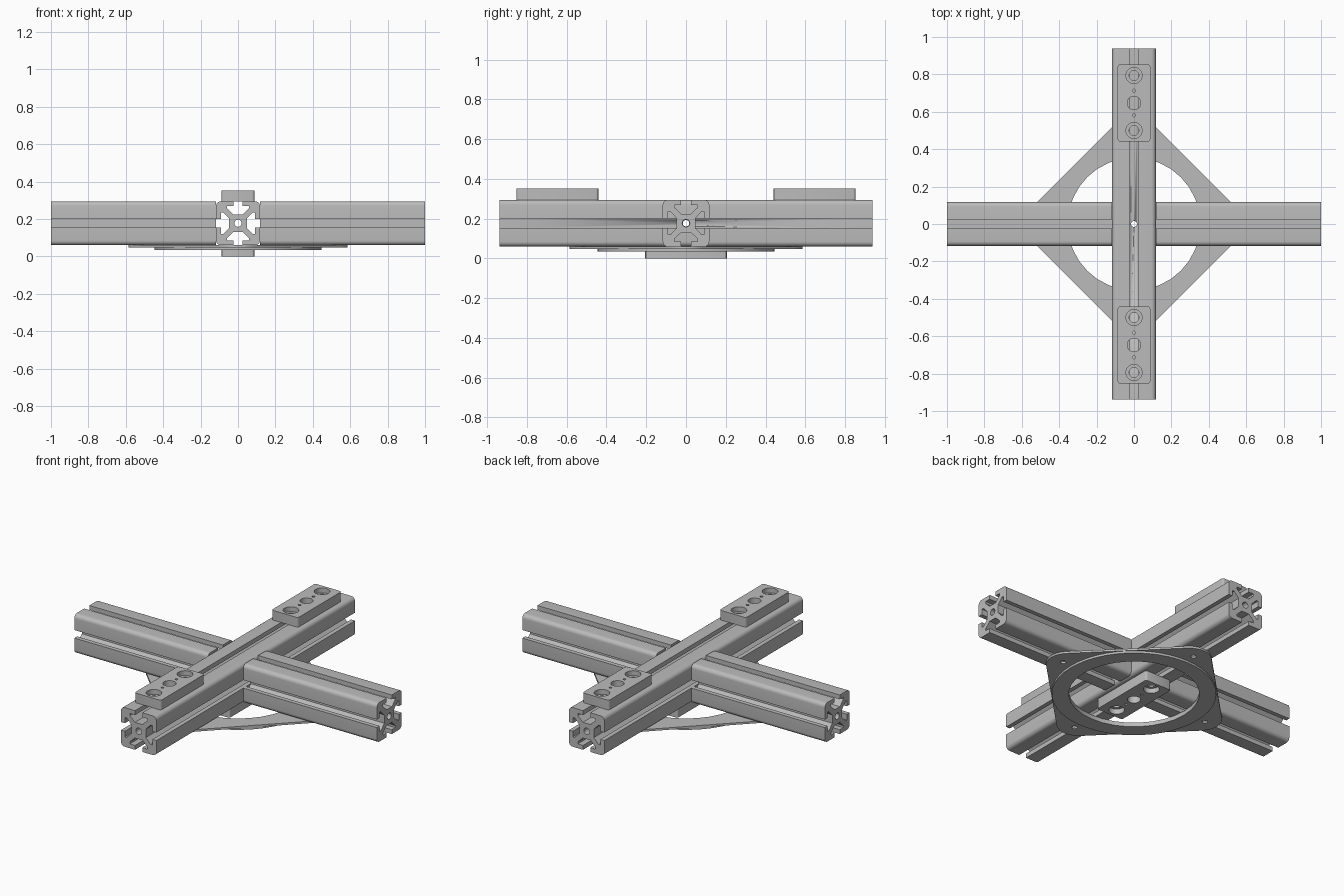
import bpy, math
from math import pi, cos, sin
from mathutils import Matrix, Vector

old = bpy.data.objects.get("Cube")
if old:
    bpy.data.objects.remove(old, do_unlink=True)

mat = bpy.data.materials.new("aluminium_grey")
mat.use_nodes = True
GREY = (0.5, 0.5, 0.5, 1)
mat.diffuse_color = GREY
mat.node_tree.nodes["Principled BSDF"].inputs["Base Color"].default_value = GREY

HALF = 0.117        # half width of the extruded beam
MID_Z = 0.177       # height of the beam axis
TOP_Z = MID_Z + HALF
LOW_Z = MID_Z - HALF


def circle(r, x=0, y=0, n=24):
    return [(x + r * cos(2 * pi * i / n), y + r * sin(2 * pi * i / n)) for i in range(n)]


def rounded_rect(hx, hy, r, n=6):
    pts = []
    for k, (sx, sy) in enumerate([(1, 1), (-1, 1), (-1, -1), (1, -1)]):
        for i in range(n + 1):
            a = (k + i / n) * pi / 2
            pts.append((sx * (hx - r) + r * cos(a), sy * (hy - r) + r * sin(a)))
    return pts


def extrude(name, loops, depth, matrix):
    """Fill the first loop, leave the others as holes, and extrude from z = 0 to depth."""
    cu = bpy.data.curves.new(name, "CURVE")
    cu.dimensions, cu.fill_mode, cu.extrude = "2D", "BOTH", depth / 2
    for loop in loops:
        sp = cu.splines.new("POLY")
        sp.points.add(len(loop) - 1)
        for p, (x, y) in zip(sp.points, loop):
            p.co = (x, y, 0, 1)
        sp.use_cyclic_u = True
    tmp = bpy.data.objects.new("profile", cu)
    bpy.context.collection.objects.link(tmp)
    bpy.context.view_layer.update()
    dg = bpy.context.evaluated_depsgraph_get()
    me = bpy.data.meshes.new_from_object(tmp.evaluated_get(dg))
    bpy.data.objects.remove(tmp, do_unlink=True)
    me.transform(matrix @ Matrix.Translation((0, 0, depth / 2)))
    me.materials.clear()
    me.materials.append(mat)
    ob = bpy.data.objects.new(name, me)
    bpy.context.collection.objects.link(ob)
    bpy.context.view_layer.objects.active = ob
    for o in bpy.context.selected_objects:
        o.select_set(False)
    ob.select_set(True)
    bpy.ops.object.mode_set(mode="EDIT")
    bpy.ops.mesh.select_all(action="SELECT")
    bpy.ops.mesh.remove_doubles(threshold=0.0002)
    bpy.ops.mesh.normals_make_consistent(inside=False)
    bpy.ops.object.mode_set(mode="OBJECT")
    bpy.ops.object.shade_smooth_by_angle(angle=math.radians(30))
    return ob


def at(x=0, y=0, z=0):
    return Matrix.Translation((x, y, z))


# T-slot cross-section: one side of slot and one rounded corner, turned four times
def slot_profile():
    slot = [(0.024, 0), (0.024, 0.026), (0.058, 0.026), (0.058, 0.038), (0.025, 0.07)]
    right = [(x, HALF - d) for x, d in slot]
    side = right + [(-x, y) for x, y in reversed(right)]
    r = 0.024
    side += [(r - HALF + r * cos(a), HALF - r + r * sin(a))
             for a in (pi / 2 + i * pi / 12 for i in range(7))]
    pts = []
    for k in range(4):
        c, s = round(cos(k * pi / 2)), round(sin(k * pi / 2))
        pts += [(c * x - s * y, s * x + c * y) for x, y in side]
    return pts


beam = [slot_profile(), circle(0.019)]
along_x = Matrix.Rotation(pi / 2, 4, "Y")
along_y = Matrix.Rotation(-pi / 2, 4, "X")

long_beam = extrude("long_beam", beam, 1.876, at(0, -0.938, MID_Z) @ along_y)
extrude("left_beam", beam, 1 - HALF, at(HALF, 0, MID_Z) @ along_x)
extrude("right_beam", beam, 1 - HALF, at(-1, 0, MID_Z) @ along_x)

# Access holes drilled through the core of the long beam
cutters = [extrude("drill", [circle(0.016)], 0.4, at(0, 0, MID_Z - 0.2)),
           extrude("drill", [circle(0.016)], 0.4, at(-0.2, 0, MID_Z) @ along_x)]
for c in cutters:
    c.hide_render = True
    m = long_beam.modifiers.new("drill", "BOOLEAN")
    m.operation, m.solver, m.object = "DIFFERENCE", "EXACT", c
bpy.context.view_layer.objects.active = long_beam
for m in list(long_beam.modifiers):
    if m.type == "BOOLEAN":
        bpy.ops.object.modifier_apply(modifier=m.name)
for c in cutters:
    bpy.data.objects.remove(c, do_unlink=True)


# Mounting pads: counterbored bolt holes, a centre hole and two pin holes
def pad(name, y, z, height, flip=False):
    def layer(bolt_r):
        loops = [rounded_rect(0.0875, 0.206, 0.012, 3), circle(0.036)]
        for s in (1, -1):
            loops += [circle(bolt_r, 0, s * 0.147), circle(0.008, 0, s * 0.066, 12)]
        return loops
    turn = Matrix.Rotation(pi, 4, "Y") if flip else Matrix()
    base = at(0, y, z) @ turn
    extrude(name + "_base", layer(0.026), height / 2, base)
    extrude(name + "_top", layer(0.043), height / 2, base @ at(0, 0, height / 2))


pad("front_pad", -0.647, TOP_Z, 0.058)
pad("back_pad", 0.647, TOP_Z, 0.058)
pad("bottom_pad", 0, LOW_Z, LOW_Z, True)

# Square plate turned on its corner, with a raised ring below it
diamond = Matrix.Rotation(pi / 4, 4, "Z")
opening = circle(0.354, n=32)
h = 0.354
holes = [circle(0.015, x, y, 16) for x in (-h, h) for y in (-h, h)]
extrude("diamond_plate", [rounded_rect(0.449, 0.449, 0.12), opening] + holes, 0.012,
        at(0, 0, LOW_Z - 0.012) @ diamond)
extrude("lower_ring", [circle(0.446, n=48), opening], 0.013,
        at(0, 0, LOW_Z - 0.025) @ diamond)
